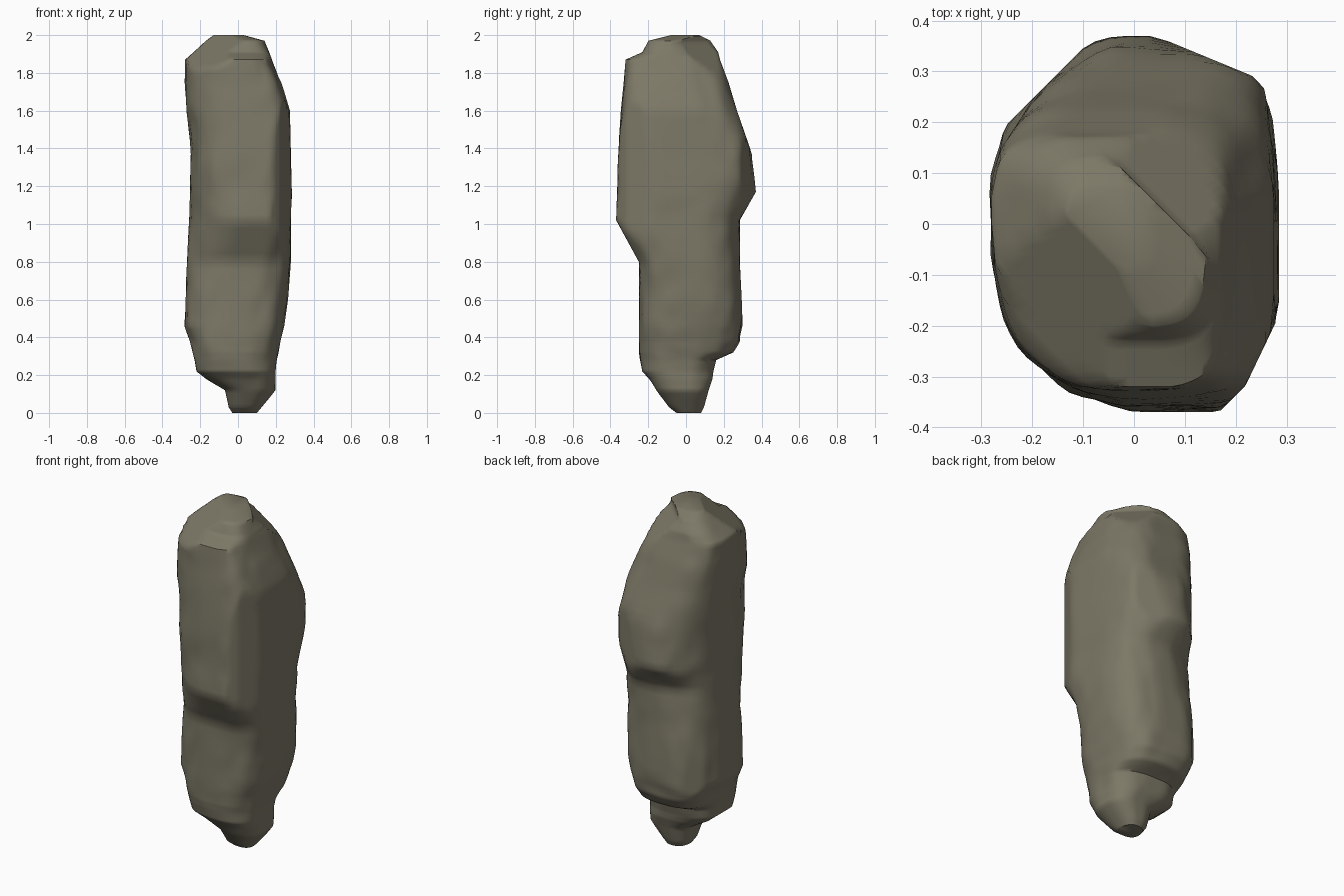
import bpy, bmesh, math
from mathutils import Vector, noise

if "Cube" in bpy.data.objects:
    bpy.data.objects.remove(bpy.data.objects["Cube"])

# Cross-sections: height, left, right, front, back, x of front/back crest
RINGS = [
    (0.00, -0.03, 0.10, -0.05, 0.08, 0.04),
    (0.03, -0.05, 0.125, -0.09, 0.095, 0.04),
    (0.12, -0.07, 0.20, -0.16, 0.12, 0.06),
    (0.18, -0.17, 0.205, -0.20, 0.14, 0.04),
    (0.22, -0.22, 0.205, -0.235, 0.145, 0.02),
    (0.28, -0.23, 0.21, -0.245, 0.16, 0.00),
    (0.32, -0.24, 0.215, -0.25, 0.25, 0.00),
    (0.38, -0.255, 0.225, -0.25, 0.29, -0.01),
    (0.46, -0.285, 0.245, -0.25, 0.30, -0.01),
    (0.60, -0.28, 0.265, -0.25, 0.295, 0.01),
    (0.80, -0.27, 0.28, -0.25, 0.285, 0.04),
    (1.02, -0.26, 0.285, -0.37, 0.285, 0.06),
    (1.17, -0.255, 0.285, -0.365, 0.37, 0.03),
    (1.37, -0.25, 0.28, -0.36, 0.35, 0.03),
    (1.60, -0.28, 0.275, -0.345, 0.27, 0.02),
    (1.75, -0.285, 0.23, -0.33, 0.225, 0.00),
    (1.87, -0.28, 0.18, -0.32, 0.18, -0.01),
    (1.91, -0.235, 0.165, -0.23, 0.17, -0.01),
    (1.97, -0.17, 0.14, -0.20, 0.13, -0.01),
    (2.00, -0.13, 0.03, -0.08, 0.07, -0.04),
]
SIDES, STEPS = 64, 5

# Corner squareness: height, back right, back left, front left, front right
CORNERS = [
    (0.00, 2.4, 2.4, 2.4, 2.4), (0.30, 2.6, 2.7, 2.8, 2.7),
    (0.55, 3.1, 3.0, 3.5, 2.6), (1.02, 2.5, 2.6, 2.1, 3.6),
    (1.17, 2.6, 2.5, 2.4, 3.8), (1.37, 4.6, 2.5, 2.6, 4.0),
    (1.60, 2.7, 2.8, 2.6, 5.0), (1.87, 2.6, 4.0, 2.3, 5.5),
    (2.00, 2.4, 3.5, 2.4, 3.5)]

# Chisel planes: direction and largest allowed distance along it
CUTS = [((-1, 1, 0), 0.315), ((1, 1, 0), 0.37), ((-1, -1, 0), 0.335),
        ((1, -1, 0), 0.38), ((0.38, 0.92, 0), 0.358),
        ((-0.4, -0.92, 0), 0.355), ((0.9, -0.43, 0), 0.335)]
CUTS = [(Vector(d).normalized(), limit) for d, limit in CUTS]
DIAGONAL = Vector((1, 1, 0)).normalized()


def power(c, s, z):
    """Squareness of the section in each corner."""
    k = (1 if c > 0 else 2) if s > 0 else (4 if c > 0 else 3)
    for a, b in zip(CORNERS, CORNERS[1:]):
        if z <= b[0]:
            return a[k] + (b[k] - a[k]) * (z - a[0]) / (b[0] - a[0])
    return CORNERS[-1][k]


def rock_point(ring, angle):
    z, left, right, front, back, crest = ring
    c, s = math.cos(angle), math.sin(angle)
    rx = right - crest if c > 0 else crest - left
    ry = back if s > 0 else -front
    e = 2 / power(c, s, z)
    p = Vector((crest + rx * math.copysign(abs(c) ** e, c),
                ry * math.copysign(abs(s) ** e, s), z))
    # Uneven weathered surface, stretched upright
    fade = max(0, min(1, z / 0.3, (2 - z) / 0.15))
    q = Vector((p.x, p.y, p.z * 0.6))
    p += Vector((c, s, 0)) * fade * (0.014 * noise.noise(q * 5)
                                     + 0.008 * noise.noise(q * 12))
    # Stay inside this section, then flatten the corners
    p.x = min(max(p.x, left), right)
    p.y = min(max(p.y, front), back)
    for d, limit in CUTS:
        over = p.dot(d) - limit
        if over > 0:
            p -= d * over
    # Narrow diagonal ridge at the top
    d = p.dot(DIAGONAL)
    high = max(0.06, 0.06 + (1.96 - z) * 1.0)
    low = -0.08 - (2 - z) * 1.35
    p -= DIAGONAL * (d - min(max(d, low), high))
    return p


# Loft the sections into one closed stone
sections = []
for a, b in zip(RINGS, RINGS[1:]):
    for k in range(STEPS):
        t = k / STEPS
        sections.append([u + (v - u) * t for u, v in zip(a, b)])
sections.append(RINGS[-1])

bm = bmesh.new()
loops = [[bm.verts.new(rock_point(r, 2 * math.pi * i / SIDES))
          for i in range(SIDES)] for r in sections]
for lo, hi in zip(loops, loops[1:]):
    for i in range(SIDES):
        j = (i + 1) % SIDES
        bm.faces.new((lo[i], lo[j], hi[j], hi[i]))
bm.faces.new(loops[0][::-1])
bm.faces.new(loops[-1])
bmesh.ops.remove_doubles(bm, verts=bm.verts, dist=0.0005)
bmesh.ops.recalc_face_normals(bm, faces=bm.faces)

mesh = bpy.data.meshes.new("standing_stone")
bm.to_mesh(mesh)
bm.free()
stone = bpy.data.objects.new("standing_stone", mesh)
bpy.context.collection.objects.link(stone)

# Olive grey stone colour
mat = bpy.data.materials.new("olive_grey_stone")
mat.diffuse_color = (0.205, 0.19, 0.135, 1)
mat.use_nodes = True
mat.node_tree.nodes["Principled BSDF"].inputs["Base Color"].default_value = mat.diffuse_color
mesh.materials.append(mat)

bpy.context.view_layer.objects.active = stone
stone.select_set(True)
bpy.ops.object.shade_smooth_by_angle(angle=math.radians(50))
